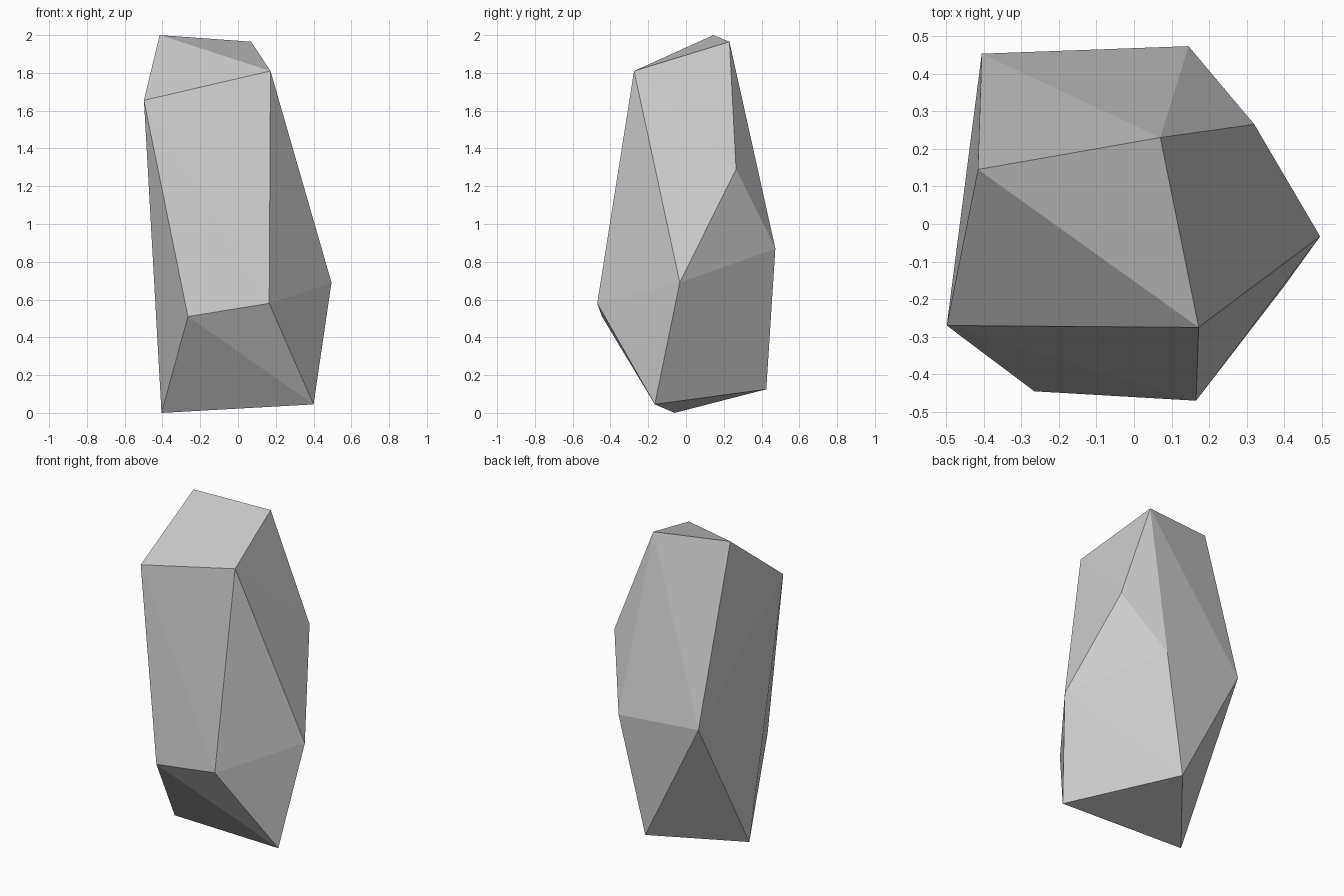
import bpy
import bmesh

# Corner points of the faceted stone, from the base upwards
base = [(-0.405, -0.06, 0.0), (0.40, -0.165, 0.045), (-0.01, 0.425, 0.125)]
middle = [(-0.265, -0.445, 0.51), (0.165, -0.47, 0.58), (0.495, -0.033, 0.69),
          (0.145, 0.473, 0.87), (-0.405, 0.453, 0.91), (0.32, 0.265, 1.29)]
top = [(-0.498, -0.27, 1.655), (0.172, -0.275, 1.81),
       (0.07, 0.23, 1.965), (-0.415, 0.145, 2.0)]

# Stone: flat-faced convex shell around the corners
bm = bmesh.new()
for point in base + middle + top:
    bm.verts.new(point)
bmesh.ops.convex_hull(bm, input=bm.verts[:])
bmesh.ops.recalc_face_normals(bm, faces=bm.faces[:])

mesh = bpy.data.meshes.new("stone")
bm.to_mesh(mesh)
bm.free()
stone = bpy.data.objects.new("stone", mesh)
bpy.context.collection.objects.link(stone)
